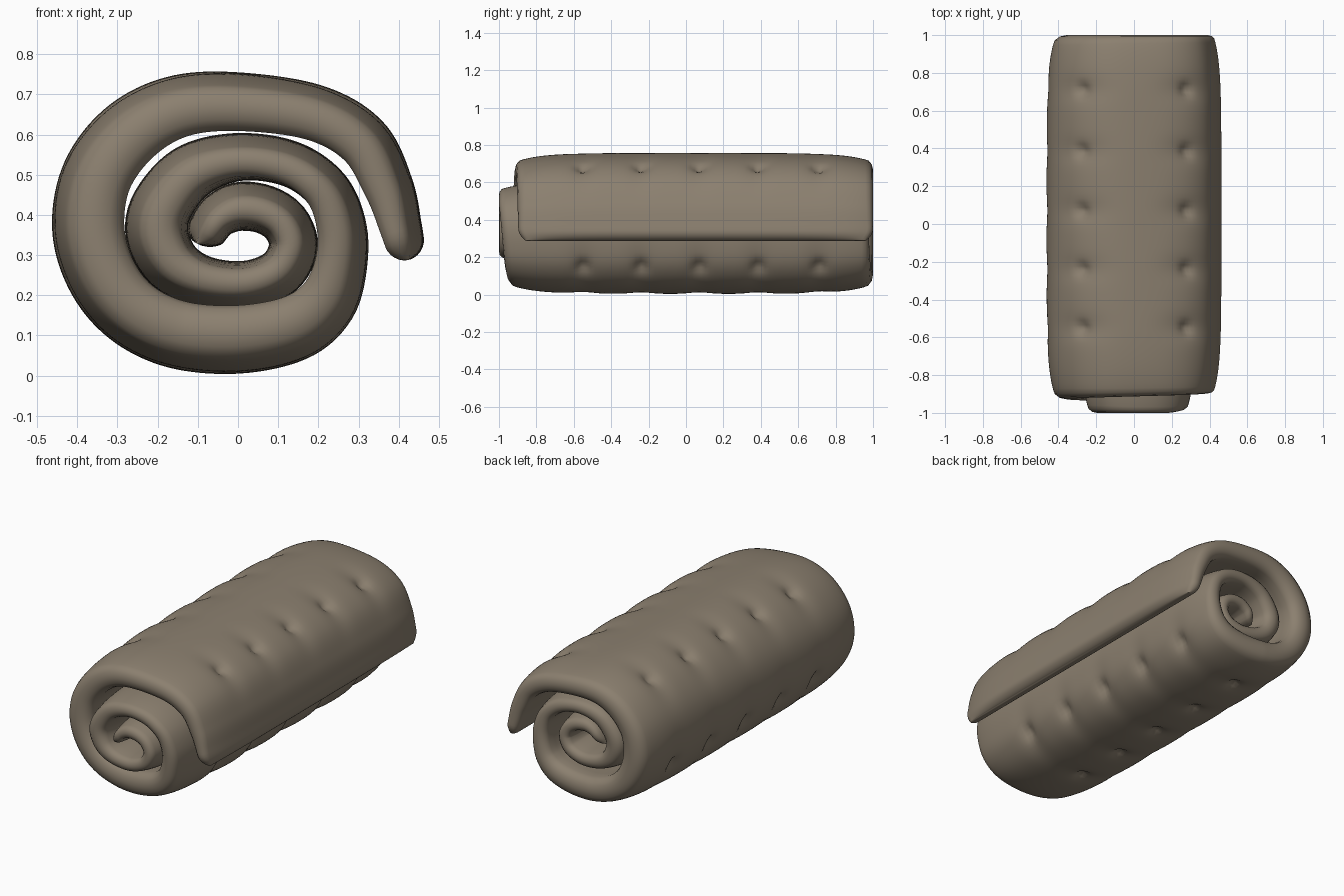
import bpy, bmesh, math
from mathutils import Vector

if "Cube" in bpy.data.objects:
    bpy.data.objects.remove(bpy.data.objects["Cube"])

# Spiral path seen from the front: x, z, half thickness (outer flap tip -> core)
PATH = [(.425, .288, .045), (.405, .37, .053), (.375, .47, .062), (.312, .585, .068),
        (.19, .655, .07), (0, .682, .073), (-.15, .67, .078), (-.268, .607, .085),
        (-.35, .5, .088), (-.373, .37, .09), (-.34, .25, .088), (-.265, .157, .085),
        (-.15, .102, .085), (0, .09, .085), (.14, .118, .082), (.22, .18, .075),
        (.255, .27, .066), (.258, .37, .062), (.22, .465, .058), (.13, .53, .055),
        (0, .55, .054), (-.12, .515, .062), (-.195, .43, .068), (-.21, .35, .07),
        (-.17, .27, .064), (-.09, .225, .056), (.02, .215, .053), (.11, .25, .052),
        (.147, .32, .052), (.125, .385, .052), (.07, .422, .052), (0, .43, .052),
        (-.055, .405, .047), (-.085, .365, .042), (-.105, .33, .037)]

# Rows of tufts: outer surface x, z; and their positions along y
TUFT_ROWS = [(.28, .69), (-.28, .70), (-.43, .24), (-.1, .01), (.28, .14)]
TUFT_Y = [-.55, -.24, .07, .385, .71]


def catmull(a, b, c, d, t):
    return .5 * (2 * b + (c - a) * t + (2 * a - 5 * b + 4 * c - d) * t * t
                 + (3 * b - a - 3 * c + d) * t ** 3)


def dense_path():
    p = [Vector(v) for v in PATH]
    p = [2 * p[0] - p[1]] + p + [2 * p[-1] - p[-2]]
    pts = [catmull(*p[i:i + 4], k / 30) for i in range(len(p) - 3) for k in range(30)]
    pts.append(p[-2])
    lens = [0]
    for a, b in zip(pts, pts[1:]):
        lens.append(lens[-1] + (b - a).xy.length)
    return pts, lens


pts, lens = dense_path()
total = lens[-1]


def at(s):
    """Path point (x, z, half) and outward normal at arc length s."""
    i = next((k for k in range(1, len(lens)) if lens[k] >= s), len(lens) - 1)
    f = (s - lens[i - 1]) / (lens[i] - lens[i - 1])
    t = (pts[min(i + 3, len(pts) - 1)] - pts[max(i - 4, 0)]).xy.normalized()
    return pts[i - 1].lerp(pts[i], f), Vector((t.y, -t.x))


# Arc position of every tuft row on the outermost turn
OUTER = 17 * 30
outer_end = lens[OUTER]
row_s = [lens[min(range(90, OUTER), key=lambda k: (pts[k].xy - Vector(r)).length)]
         for r in TUFT_ROWS]


def dent(s, y):
    """Inward displacement: sharp pits with soft creases around them."""
    d = 0
    for rs in row_s:
        u = s - rs
        if abs(u) > .3:
            continue
        for ty in TUFT_Y:
            v = y - ty
            d += .026 * math.exp(-(u * u + v * v) / .0009)
            d += .014 * math.exp(-u * u / .012 - v * v / .0045)
    return min(d, .045)


# Arc samples, denser at the rounded ends
h0, h1 = PATH[0][2], PATH[-1][2]
ends = [1 - math.cos(math.pi / 2 * k / 6) for k in range(6)]
N = 230
samples = [h0 * e + .0005 for e in ends]
samples += [h0 + (total - h0 - h1) * k / N for k in range(N + 1)]
samples += [total - h1 * e - .0005 for e in reversed(ends)]

bm = bmesh.new()
rings = []
NY, NI, NA = 76, 40, 6
for s in samples:
    p, n = at(s)
    half = p.z
    d = min(s / h0, (total - s) / h1, 1)
    h = half * math.sqrt(max(1 - (1 - d) ** 2, .002))
    # The sheet is rolled slightly askew, so the core slides toward the front
    f = s / total
    c = min(s, total - s)
    corner = .04 * max(0, 1 - c / .07) ** 2
    slide = .045 * min(1, f / .45) + .06 * min(1, max(0, f - .43) / .2)
    y0 = -.895 - slide + corner
    y1 = 1 - .1 * max(0, f - .45) / .55 - corner
    r = half * .6

    def thin(y):
        """Padding gets thinner toward the front and back hems."""
        return .032 * (math.exp(-(y - y0 - r) / .13) + math.exp(-(y1 - r - y) / .13)) / .08

    cut = thin(y0 + r) * .085 * h / half
    core = .018 * min(1, max(0, f - .62) / .1) * h / half
    top = h - cut
    mid, hem = (top - h) / 2, (top + h) / 2
    prof = []
    for k in range(NY + 1):                      # outer face
        y = y0 + r + (y1 - y0 - 2 * r) * k / NY
        sink = thin(y) * .085 + (dent(s, y) if s < outer_end else 0)
        prof.append((y, h - min(sink, 1.2 * half) * h / half))
    for k in range(1, NA):                       # back hem
        a = math.pi * k / NA
        prof.append((y1 - r + r * math.sin(a), mid + hem * math.cos(a)))
    for k in range(NI + 1):                      # inner face
        y = y1 - r - (y1 - y0 - 2 * r) * k / NI
        e = min(y - y0 - r, y1 - r - y)
        prof.append((y, -h - core * (1 - math.exp(-e / .1))))
    for k in range(1, NA):                       # front hem
        a = math.pi * k / NA
        prof.append((y0 + r - r * math.sin(a), mid - hem * math.cos(a)))
    rings.append([bm.verts.new((p.x + n.x * w, y, p.y + n.y * w)) for y, w in prof])

for a, b in zip(rings, rings[1:]):
    m = len(a)
    for k in range(m):
        bm.faces.new((a[k], a[(k + 1) % m], b[(k + 1) % m], b[k]))
bm.faces.new(rings[0])
bm.faces.new(rings[-1][::-1])
bmesh.ops.recalc_face_normals(bm, faces=bm.faces)
for face in bm.faces:
    face.smooth = True

# Rolled quilted mat
mesh = bpy.data.meshes.new("rolled_mat")
bm.to_mesh(mesh)
bm.free()
mat = bpy.data.materials.new("taupe cloth")
mat.diffuse_color = (.26, .215, .16, 1)
mat.use_nodes = True
mat.node_tree.nodes["Principled BSDF"].inputs["Base Color"].default_value = mat.diffuse_color
mesh.materials.append(mat)
roll = bpy.data.objects.new("rolled_mat", mesh)
bpy.context.collection.objects.link(roll)
